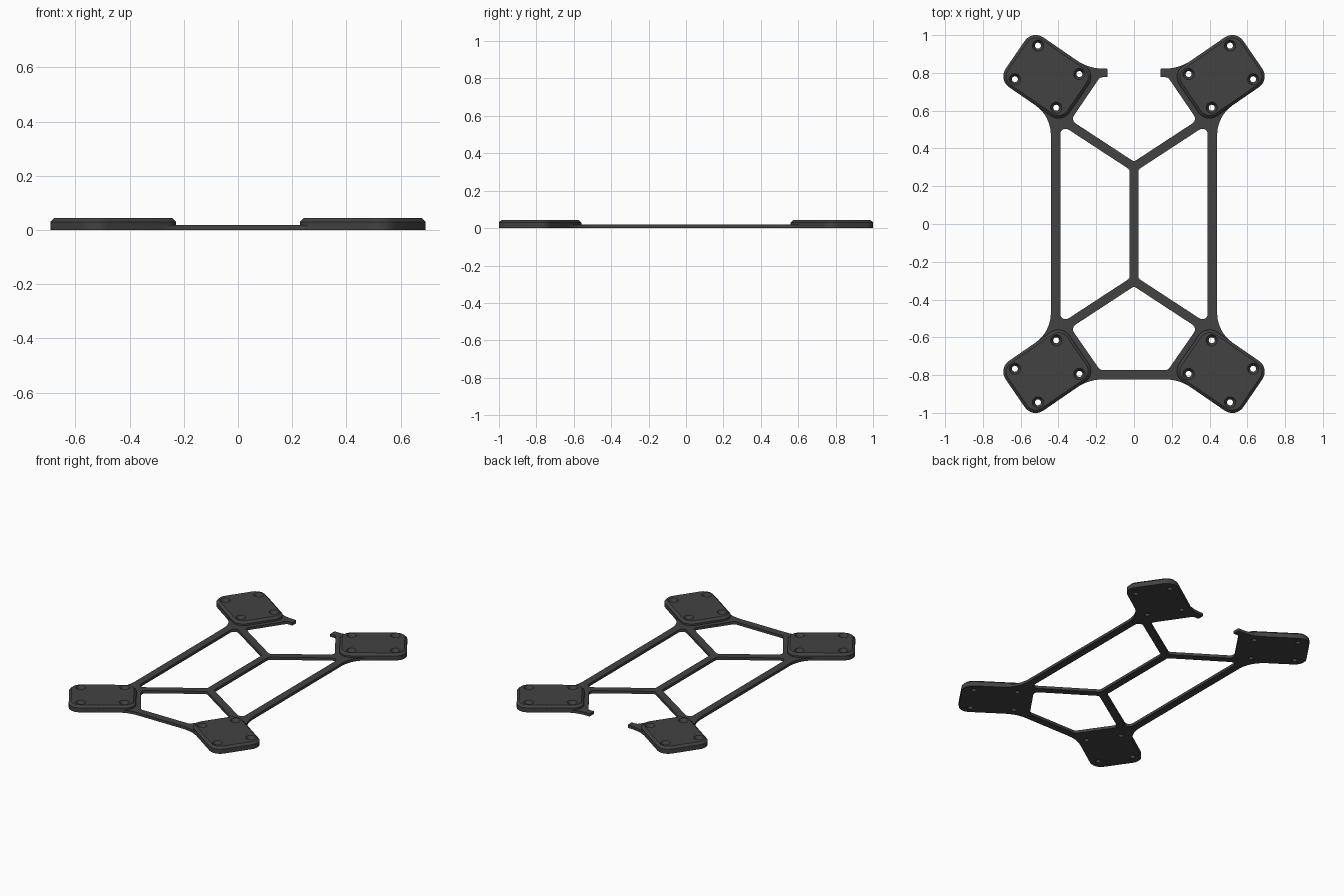
import bpy, bmesh, math
from mathutils import Vector

if "Cube" in bpy.data.objects:
    bpy.data.objects.remove(bpy.data.objects["Cube"])

BASE_H, PAD_WALL, PAD_TOP = 0.018, 0.030, 0.044
CENTER = Vector((0.46, -0.78))            # front right pad
ANG = math.radians(-34.5)
U = Vector((math.cos(ANG), math.sin(ANG)))
V = Vector((-U.y, U.x))
HU, HV, PAD_R = 0.205, 0.16, 0.07         # pad half sizes and corner radius

grey = bpy.data.materials.new("dark grey")
grey.diffuse_color = (0.055, 0.055, 0.055, 1)
grey.use_nodes = True
grey.node_tree.nodes["Principled BSDF"].inputs["Base Color"].default_value = grey.diffuse_color


def pad_point(u, v):
    return CENTER + U * u + V * v


def fillet(corners, seg=6):
    """Round a closed polygon given as (x, y, radius)."""
    out, n = [], len(corners)
    for i, (x, y, r) in enumerate(corners):
        p = Vector((x, y))
        if r == 0:
            out.append(p)
            continue
        a = (Vector(corners[i - 1][:2]) - p).normalized()
        b = (Vector(corners[(i + 1) % n][:2]) - p).normalized()
        half = a.angle(b) / 2
        c = p + (a + b).normalized() * (r / math.sin(half))
        t = r / math.tan(half)
        s, e = p + a * t - c, p + b * t - c
        a0 = math.atan2(s.y, s.x)
        sweep = math.atan2(s.x * e.y - s.y * e.x, s.dot(e))
        for k in range(seg + 1):
            f = a0 + sweep * k / seg
            out.append(c + Vector((math.cos(f), math.sin(f))) * r)
    return out


def circle(c, r, n=16):
    return [c + Vector((math.cos(2 * math.pi * k / n), math.sin(2 * math.pi * k / n))) * r
            for k in range(n)]


def flip(pts, sx, sy):
    return [(p[0] * sx, p[1] * sy) + tuple(p[2:]) for p in pts]


def activate(obj):
    bpy.ops.object.select_all(action='DESELECT')
    obj.select_set(True)
    bpy.context.view_layer.objects.active = obj


def finish(obj):
    activate(obj)
    bpy.ops.object.convert(target='MESH')
    obj = bpy.context.view_layer.objects.active
    bm = bmesh.new()
    bm.from_mesh(obj.data)
    bmesh.ops.remove_doubles(bm, verts=bm.verts, dist=1e-5)
    bmesh.ops.recalc_face_normals(bm, faces=bm.faces)
    bm.to_mesh(obj.data)
    bm.free()
    obj.data.materials.clear()
    obj.data.materials.append(grey)
    bpy.ops.object.shade_smooth_by_angle(angle=math.radians(30))


holes = [pad_point(su * 0.133, sv * 0.108) for su in (-1, 1) for sv in (-1, 1)]

# Frame outline: right half from front to back, then mirrored
outer_a, outer_b = pad_point(HU, -HV), pad_point(HU, HV)
corner = [(0.24, -0.823, 0.23), (*outer_a, PAD_R), (*outer_b, PAD_R), (0.44, -0.572, 0.19)]
right = corner + flip(corner, 1, -1)[::-1]
# broken rear crossbar stub and rear brace edge
right += [(0.14, 0.823, 0.008), (0.14, 0.777, 0), (0.18, 0.777, 0.025),
          (0.335, 0.5495, 0.03)]
outline = right + [(0, 0.33, 0.02)] + flip(right, -1, 1)[::-1]

# Openings in the frame
front_window = [(-0.18, -0.773, 0.025), (0.18, -0.773, 0.025), (0.335, -0.5495, 0.03),
                (0, -0.33, 0.02), (-0.335, -0.5495, 0.03)]
side_window = [(0.024, -0.289, 0.02), (0.39, -0.528, 0.028),
               (0.39, 0.528, 0.028), (0.024, 0.289, 0.02)]
loops = [fillet(outline), fillet(front_window),
         fillet(side_window), fillet(flip(side_window, -1, 1))]
for sx in (-1, 1):
    for sy in (-1, 1):
        loops += [circle(Vector((h.x * sx, h.y * sy)), 0.016) for h in holes]

# Flat frame plate
curve = bpy.data.curves.new("frame", 'CURVE')
curve.dimensions = '2D'
curve.fill_mode = 'BOTH'
curve.extrude = BASE_H / 2
for loop in loops:
    sp = curve.splines.new('POLY')
    sp.points.add(len(loop) - 1)
    for pt, p in zip(sp.points, loop):
        pt.co = (p[0], p[1], 0, 1)
    sp.use_cyclic_u = True
frame = bpy.data.objects.new("frame", curve)
frame.location.z = BASE_H / 2
bpy.context.collection.objects.link(frame)


def loft(name, stacks):
    """Closed solids, each from a stack of (loop, z) rings."""
    bm = bmesh.new()
    for stack in stacks:
        rings = [[bm.verts.new((p[0], p[1], z)) for p in loop] for loop, z in stack]
        bm.faces.new(rings[0][::-1])
        bm.faces.new(rings[-1])
        n = len(rings[0])
        for lo, hi in zip(rings, rings[1:]):
            for i in range(n):
                j = (i + 1) % n
                bm.faces.new((lo[i], lo[j], hi[j], hi[i]))
    bmesh.ops.recalc_face_normals(bm, faces=bm.faces)
    me = bpy.data.meshes.new(name)
    bm.to_mesh(me)
    bm.free()
    obj = bpy.data.objects.new(name, me)
    bpy.context.collection.objects.link(obj)
    return obj


def pad_loop(inset):
    a, b = HU - inset, HV - inset
    return fillet([(*pad_point(u, v), PAD_R - inset)
                   for u, v in ((-a, -b), (a, -b), (a, b), (-a, b))])


# Raised corner pads with chamfered rim
pads = loft("corner_pads", [[(pad_loop(0), BASE_H), (pad_loop(0), PAD_WALL),
                             (pad_loop(0.015), PAD_TOP)]])

# Countersunk screw holes
slope = (0.030 - 0.016) / (PAD_TOP - BASE_H)
cutter = loft("hole_cutter", [[(circle(h, 0.016 + slope * (z - BASE_H)), z)
                               for z in (0.010, 0.054)] for h in holes])
cutter.hide_render = True
cut = pads.modifiers.new("holes", 'BOOLEAN')
cut.operation = 'DIFFERENCE'
cut.solver = 'EXACT'
cut.object = cutter
mirror = pads.modifiers.new("mirror", 'MIRROR')
mirror.use_axis = (True, True, False)

finish(pads)
bpy.data.objects.remove(cutter)
finish(frame)
